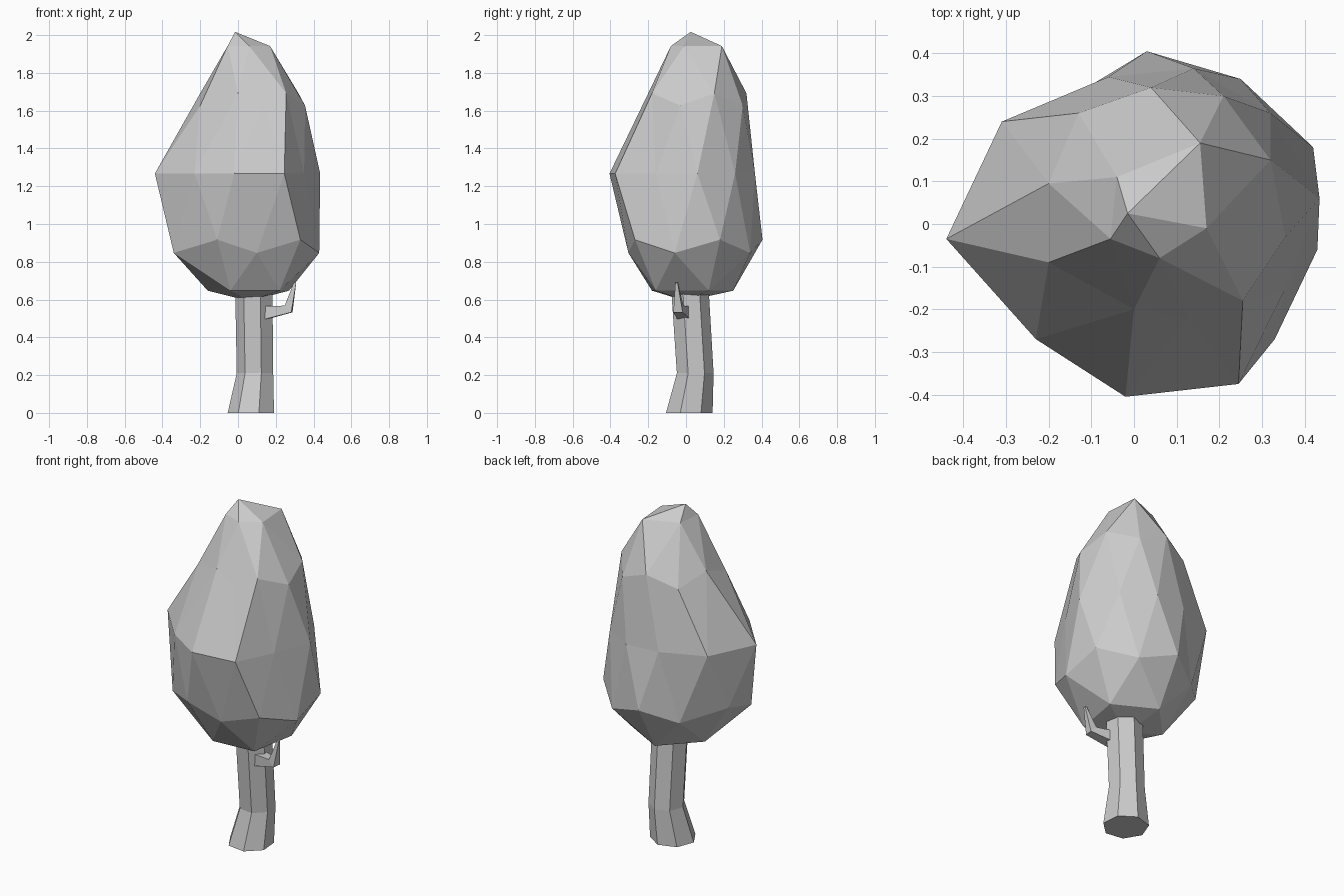
import bpy, bmesh
from math import atan2, degrees, cos, sin, radians
from mathutils import Vector

if "Cube" in bpy.data.objects:
    bpy.data.objects.remove(bpy.data.objects["Cube"])


def finish(bm, name):
    bmesh.ops.recalc_face_normals(bm, faces=bm.faces[:])
    me = bpy.data.meshes.new(name)
    bm.to_mesh(me)
    bm.free()
    ob = bpy.data.objects.new(name, me)
    bpy.context.collection.objects.link(ob)
    return ob


def tube(name, rings, sides, phase):
    """Capped flat-sided tube; each ring is (centre, radius, axis)."""
    bm = bmesh.new()
    loops = []
    for centre, r, axis in rings:
        q = Vector(axis).to_track_quat('Z', 'Y')
        angles = [radians(phase + 360 * i / sides) for i in range(sides)]
        loops.append([bm.verts.new(Vector(centre) + q @ Vector((r * cos(a), r * sin(a), 0)))
                      for a in angles])
    for lo, hi in zip(loops, loops[1:]):
        for i in range(sides):
            j = (i + 1) % sides
            bm.faces.new((lo[i], lo[j], hi[j], hi[i]))
    bm.faces.new(loops[0][::-1])
    bm.faces.new(loops[-1])
    return finish(bm, name)


# Trunk: seven sides, kinked above the foot
UP = (0, 0, 1)
tube("trunk", [((.072, .015, 0), .127, UP),
               ((.093, .047, .21), .1, UP),
               ((.087, .02, .64), .102, UP)], 7, -98)

# Side branch: tapered and bent upward
tube("branch", [((.14, -.01, .53), .05, (1, -.2, .2)),
                ((.268, -.04, .55), .035, (.7, -.1, .7)),
                ((.302, -.05, .69), .009, (.2, 0, 1))], 4, 45)

# Crown: an icosphere whose rings are pulled to an irregular egg (height, xy points)
RINGS = [
    (.575, [(.06, 0)]),
    (.63, [(.27, .12), (.03, .25), (-.16, .05), (-.04, -.18), (.22, -.16)]),
    (.83, [(.43, -.06), (.25, .34), (-.16, .29), (-.34, -.13), (.1, -.305)]),
    (.90, [(.42, .18), (.03, .405), (-.35, .1), (-.11, -.32), (.33, -.27)]),
    (1.25, [(.435, .06), (.32, .26), (.14, .365), (-.06, .345), (-.31, .24),
            (-.44, -.035), (-.23, -.27), (-.02, -.405), (.245, -.375), (.35, -.16)]),
    (1.61, [(.355, -.03), (.21, .3), (-.13, .26), (-.2, -.09), (.13, -.22)]),
    (1.675, [(.32, .15), (.04, .32), (-.2, .095), (0, -.2), (.255, -.18)]),
    (1.925, [(.17, -.01), (.155, .19), (-.04, .11), (-.055, -.035), (.06, -.08)]),
    (2.0, [(-.015, .025)]),
]
bm = bmesh.new()
bmesh.ops.create_icosphere(bm, subdivisions=2, radius=1)
order = sorted(bm.verts, key=lambda v: (round(v.co.z, 2),
                                        (degrees(atan2(v.co.y, v.co.x)) + 5) % 360))
targets = [(x, y, z) for z, pts in RINGS for x, y in pts]
for v, co in zip(order, targets):
    v.co = co

# Rounded tip: split the edges at the top and lift the new points
tip = order[-1]
old = set(bm.verts)
bmesh.ops.subdivide_edges(bm, edges=tip.link_edges[:], cuts=1)
for v in bm.verts:
    if v not in old:
        v.co.z += .017
finish(bm, "crown")
